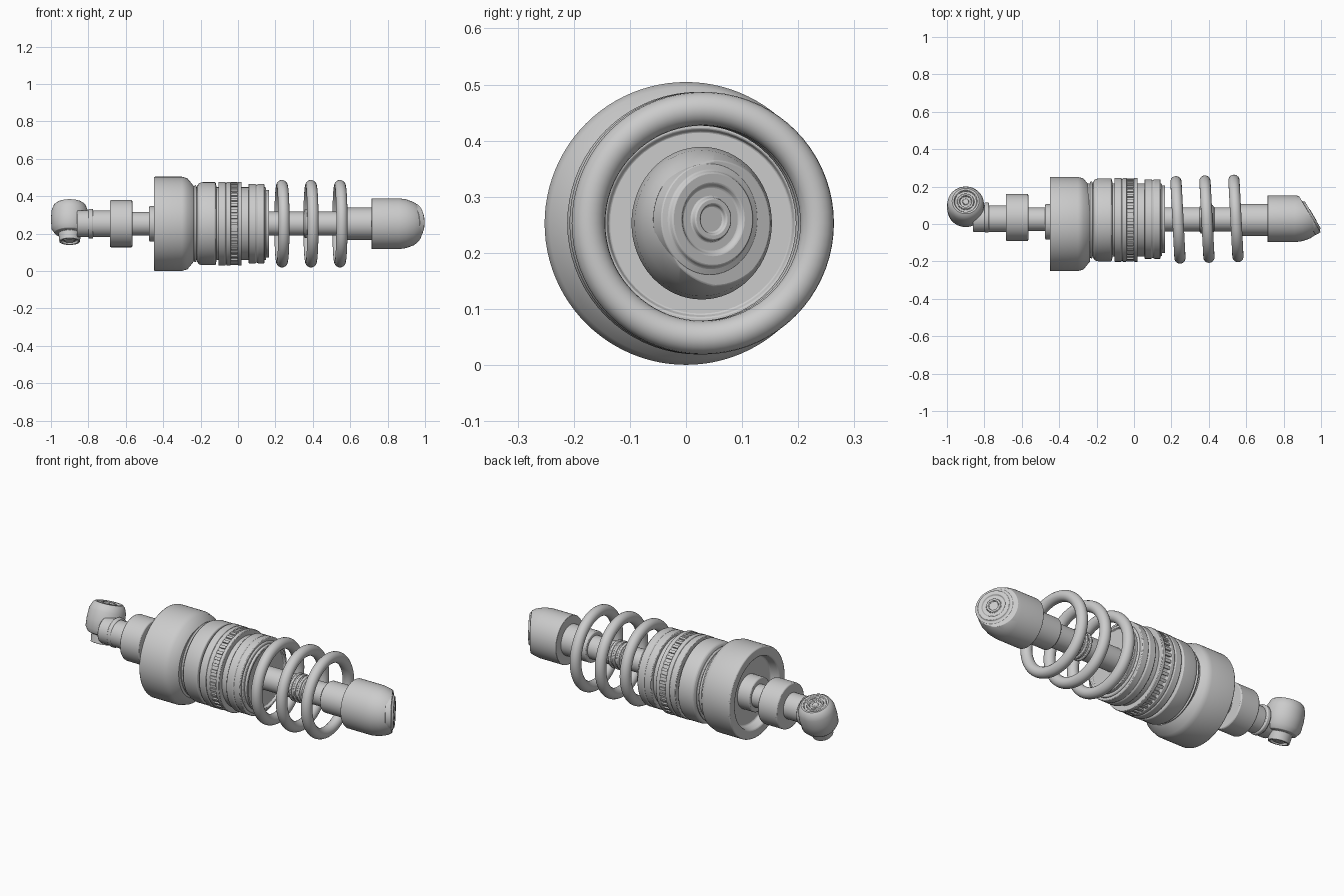
import bpy, bmesh
from math import sin, cos, tau, radians
from mathutils import Matrix, Vector

cube = bpy.data.objects.get("Cube")
if cube:
    bpy.data.objects.remove(cube)

metal = bpy.data.materials.new("light_grey_metal")
metal.use_nodes = True
GREY = (0.6, 0.6, 0.6, 1)
metal.diffuse_color = GREY
metal.node_tree.nodes["Principled BSDF"].inputs["Base Color"].default_value = GREY
MID_Z = 0.253


def finish(name, bm, bevel=0.0):
    """Turn a bmesh into a smooth-shaded object with optional edge rounding."""
    bmesh.ops.recalc_face_normals(bm, faces=bm.faces)
    mesh = bpy.data.meshes.new(name)
    bm.to_mesh(mesh)
    bm.free()
    mesh.materials.append(metal)
    obj = bpy.data.objects.new(name, mesh)
    bpy.context.collection.objects.link(obj)
    bpy.ops.object.select_all(action='DESELECT')
    obj.select_set(True)
    bpy.context.view_layer.objects.active = obj
    bpy.ops.object.shade_smooth_by_angle(angle=radians(35))
    if bevel:
        mod = obj.modifiers.new("rounded_edges", 'BEVEL')
        mod.width, mod.segments = bevel, 2
        mod.limit_method, mod.angle_limit = 'ANGLE', radians(40)
    return obj


def turned(profile, centre, axis=(1, 0, 0), squash=1.0, sides=64):
    """Revolve (along, radius) points about an axis; the ends are closed."""
    bm = bmesh.new()
    rings = []
    for along, r in profile:
        rings.append([bm.verts.new((along, r * cos(tau * i / sides) * squash,
                                    r * sin(tau * i / sides))) for i in range(sides)])
    for a, b in zip(rings, rings[1:]):
        for i in range(sides):
            j = (i + 1) % sides
            bm.faces.new((a[i], a[j], b[j], b[i]))
    bm.faces.new(rings[0])
    bm.faces.new(rings[-1])
    turn = Vector((1, 0, 0)).rotation_difference(Vector(axis)).to_matrix().to_4x4()
    bmesh.ops.transform(bm, matrix=Matrix.Translation(centre) @ turn, verts=bm.verts)
    return bm


def drum(name, x0, x1, r, y=0.022, bevel=0.006):
    return finish(name, turned([(x0, r), (x1, r)], (0, y, MID_Z)), bevel)


# Left end: neck, sleeve and rod
drum("left_neck", -0.86, -0.67, 0.072, 0.028)
drum("left_neck_ring", -0.80, -0.775, 0.08, 0.035)
drum("left_sleeve", -0.685, -0.565, 0.126, 0.035)
drum("left_rod", -0.60, -0.38, 0.063, 0.025)
drum("left_collar", -0.475, -0.38, 0.095, 0.012)

# Left eyelet with ringed faces, tilted backwards
eyelet = [(-0.122, 0.028), (-0.112, 0.03), (-0.112, 0.042), (-0.125, 0.045),
          (-0.125, 0.055), (-0.08, 0.06), (-0.075, 0.08), (-0.05, 0.097),
          (0, 0.1), (0.05, 0.097), (0.08, 0.085), (0.09, 0.072),
          (0.09, 0.062), (0.078, 0.058), (0.078, 0.046), (0.088, 0.043),
          (0.088, 0.033), (0.076, 0.03), (0.076, 0.018), (0.084, 0.015)]
finish("left_eyelet", turned(eyelet, (-0.9, 0.092, 0.275), (0, 0.34, 0.94)), 0.002)

# Large cup, hollow on its outer face
cup = [(-0.40, 0.05), (-0.40, 0.19), (-0.45, 0.2), (-0.45, 0.252), (-0.30, 0.252),
       (-0.27, 0.243), (-0.235, 0.2), (-0.235, 0.05)]
finish("adjuster_cup", turned(cup, (0, 0, 0.2525), sides=96), 0.006)

# Main body of stacked rings
drum("body_core", -0.26, 0.15, 0.195)
drum("body_ring_groove", -0.235, -0.222, 0.206)
band = [(-0.22, 0.2), (-0.21, 0.217), (-0.19, 0.222), (-0.12, 0.222), (-0.115, 0.2)]
finish("body_ring_rear", turned(band, (0, 0.022, MID_Z)), 0.005)
grip = [(-0.105, 0.224), (-0.068, 0.224), (-0.064, 0.216), (-0.06, 0.224),
        (-0.04, 0.224), (-0.036, 0.214), (-0.004, 0.214), (0, 0.224), (0.02, 0.224)]
finish("body_ring_grip", turned(grip, (0, 0.022, MID_Z)), 0.003)
front_ring = [(0.055, 0.212), (0.095, 0.212), (0.1, 0.205), (0.105, 0.212), (0.142, 0.212)]
finish("body_ring_front", turned(front_ring, (0, 0.026, MID_Z)), 0.005)
lip = [(0.13, 0.18), (0.166, 0.18), (0.166, 0.168), (0.155, 0.163), (0.155, 0.05)]
finish("body_end_lip", turned(lip, (0, 0.026, MID_Z)), 0.002)

# Small ribs around the grip ring
ribs = bmesh.new()
COUNT = 40
for i in range(COUNT):
    place = (Matrix.Translation((-0.02, 0.022, MID_Z)) @ Matrix.Rotation(tau * i / COUNT, 4, 'X')
             @ Matrix.Translation((0, 0, 0.215)) @ Matrix.Diagonal((0.036, 0.016, 0.014, 1)))
    bmesh.ops.create_cube(ribs, size=1, matrix=place)
finish("grip_ribs", ribs)

# Right rod with ridged collar
drum("right_rod", 0.14, 0.62, 0.064, 0.025)
drum("rod_collar", 0.35, 0.43, 0.07, 0.025)
for n in range(3):
    drum(f"rod_collar_ridge_{n + 1}", 0.355 + n * 0.026, 0.37 + n * 0.026, 0.077, 0.025, 0.004)
drum("right_rod_sleeve", 0.56, 0.73, 0.086, 0.022)

# Three coil rings, each leaning a little
MAJOR, MINOR, AROUND, TUBE = 0.204, 0.03, 72, 20
for n in range(3):
    bm = bmesh.new()
    grid = [[bm.verts.new((MINOR * sin(tau * j / TUBE),
                           (MAJOR + MINOR * cos(tau * j / TUBE)) * cos(tau * i / AROUND),
                           (MAJOR + MINOR * cos(tau * j / TUBE)) * sin(tau * i / AROUND)))
             for j in range(TUBE)] for i in range(AROUND)]
    for i in range(AROUND):
        for j in range(TUBE):
            bm.faces.new((grid[i - 1][j - 1], grid[i][j - 1], grid[i][j], grid[i - 1][j]))
    bmesh.ops.transform(bm, verts=bm.verts,
                        matrix=Matrix.Translation((0.235 + 0.155 * n, 0.022 + 0.004 * n, MID_Z))
                        @ Matrix.Rotation(radians(3), 4, 'Z'))
    finish(f"coil_ring_{n + 1}", bm)

# Right end cap, cut off at a slant
SLANT = Vector((0.86, 0.51, 0)).normalized()
FACE = Vector((0.946, 0.042, 0.26))
cap = turned([(0.715, 0.136), (0.86, 0.136), (0.90, 0.13), (0.94, 0.115), (0.975, 0.09), (1.0, 0.06)],
             (0, 0.028, MID_Z), squash=0.92)
cut = bmesh.ops.bisect_plane(cap, geom=cap.verts[:] + cap.edges[:] + cap.faces[:],
                             plane_co=FACE, plane_no=SLANT, clear_outer=True)
edges = [e for e in cut['geom_cut'] if isinstance(e, bmesh.types.BMEdge)]
bmesh.ops.holes_fill(cap, edges=edges)
finish("right_cap", cap, 0.004)

# Ringed eyelet face on the slanted cut
rings = [(-0.03, 0.1), (0, 0.1), (0.004, 0.087), (0.012, 0.083), (0.012, 0.064),
         (0.004, 0.058), (0.004, 0.04), (0.014, 0.037), (0.014, 0.027), (0.006, 0.024)]
finish("right_eyelet", turned(rings, FACE, SLANT), 0.002)
